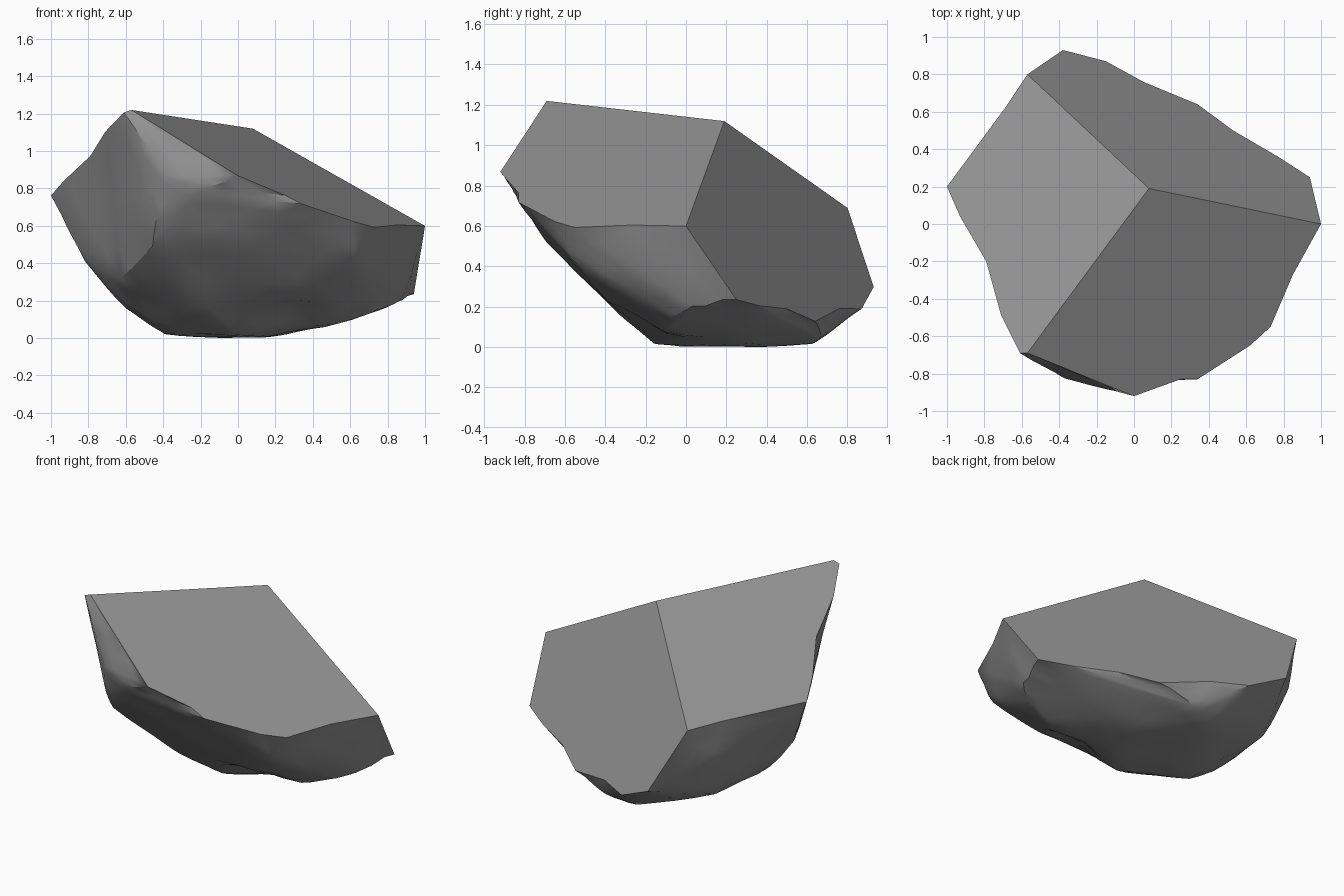
import bpy, bmesh, math
from mathutils import Vector, noise
from mathutils.geometry import intersect_point_line

if "Cube" in bpy.data.objects:
    bpy.data.objects.remove(bpy.data.objects["Cube"])

# Three flat split planes meeting at one peak
peak = Vector((0.08, 0.19, 1.12))
front_tip = Vector((-0.57, -0.69, 1.22))
right_tip = Vector((1.0, 0.0, 0.60))
back_tip = Vector((-0.57, 0.80, 0.69))


def plane(a, b):
    return (a - peak).cross(b - peak).normalized()


n_right, n_back, n_left = (plane(front_tip, right_tip), plane(right_tip, back_tip),
                           plane(back_tip, front_tip))


def on_plane(n, x, y):
    return Vector((x, y, peak.z - (n.x * (x - peak.x) + n.y * (y - peak.y)) / n.z))


# Chipped rim of each flat face, seen from above
rims = [
    (n_right, [(0, -0.92), (0.25, -0.83), (0.34, -0.83), (0.62, -0.65), (0.73, -0.55), (0.85, -0.27)]),
    (n_back, [(0.94, 0.25), (0.77, 0.36), (0.53, 0.5), (0.34, 0.64), (0.05, 0.76), (-0.15, 0.87), (-0.38, 0.93)]),
    (n_left, [(-0.69, 0.62), (-1, 0.2), (-0.93, 0.04), (-0.79, -0.2), (-0.71, -0.49), (-0.61, -0.69)]),
]
rim_points = [(n, on_plane(n, x, y)) for n, rim in rims for x, y in rim]
points = [peak, front_tip, right_tip, back_tip] + [p for _, p in rim_points]

# Rough underside
points += [Vector(p) for p in [
    (-0.38, -0.83, 0.86), (-0.20, -0.87, 0.79), (-0.43, -0.73, 0.65), (-0.46, -0.62, 0.48),
    (-0.62, -0.265, 0.31), (-0.10, -0.70, 0.53), (-0.22, -0.38, 0.21), (0.62, -0.55, 0.42),
    (0.41, -0.38, 0.215), (-0.83, 0.07, 0.41), (-0.60, 0.0, 0.16), (-0.40, 0.03, 0.025),
    (-0.12, -0.23, 0.08), (0.0, -0.16, 0.01), (0.13, -0.08, 0.01), (-0.10, 0.1, 0.0),
    (0.53, -0.1, 0.07), (0.75, -0.06, 0.145), (0.88, 0.04, 0.195), (-0.37, 0.23, 0.02),
    (-0.57, 0.51, 0.16), (-0.63, 0.65, 0.45), (-0.08, 0.63, 0.01), (0.25, 0.3, 0.015),
    (0.09, 0.67, 0.045),
]]

bm = bmesh.new()
for p in points:
    bm.verts.new(p)
bmesh.ops.convex_hull(bm, input=bm.verts)
junk = [v for v in bm.verts if not v.link_faces]
bmesh.ops.delete(bm, geom=junk, context='VERTS')
bm.normal_update()


def on_face(f, n):
    return f.normal.dot(n) > 0.9995


def is_top(f):
    return any(on_face(f, n) for n in (n_right, n_back, n_left))


# Merge each flat face into one polygon
inner = [e for e in bm.edges if len(e.link_faces) == 2 and all(is_top(f) for f in e.link_faces)
         and e.calc_face_angle() < 0.04]
bmesh.ops.dissolve_edges(bm, edges=inner, use_verts=False)
bm.normal_update()

# Chip the rim inward where it is hollow
for n, p in rim_points:
    if any((v.co - p).length < 0.005 for v in bm.verts):
        continue
    best = None
    for e in bm.edges:
        if sum(is_top(f) for f in e.link_faces) == 1 and any(on_face(f, n) for f in e.link_faces):
            q, t = intersect_point_line(p, e.verts[0].co, e.verts[1].co)
            if 0.03 < t < 0.97 and (best is None or (q - p).length < best[0]):
                best = ((q - p).length, e, t)
    if best and best[0] < 0.12:
        _, vert = bmesh.utils.edge_split(best[1], best[1].verts[0], best[2])
        vert.co = p
        bm.normal_update()

# Subdivide, soften and weather the underside
bmesh.ops.triangulate(bm, faces=[f for f in bm.faces if not is_top(f)])
bm.normal_update()
low_edges = [e for e in bm.edges if not any(is_top(f) for f in e.link_faces)]
bmesh.ops.subdivide_edges(bm, edges=low_edges, cuts=3, use_grid_fill=True)
bmesh.ops.triangulate(bm, faces=[f for f in bm.faces if not is_top(f)])
bm.normal_update()
free = [v for v in bm.verts if not any(is_top(f) for f in v.link_faces)]
bmesh.ops.smooth_vert(bm, verts=free, factor=0.25, use_axis_x=True, use_axis_y=True, use_axis_z=True)
bm.normal_update()
for v in free:
    v.co += v.normal * 0.012 * noise.noise(v.co * 4.0)
    # Hollow under the front
    d = (v.co.x - 0.27) ** 2 + (v.co.y + 0.22) ** 2
    v.co.z += 0.08 * math.exp(-d / 0.015)
low = min(v.co.z for v in bm.verts)
for v in bm.verts:
    v.co.z -= low
bmesh.ops.recalc_face_normals(bm, faces=bm.faces)

mesh = bpy.data.meshes.new("rock")
bm.to_mesh(mesh)
bm.free()
rock = bpy.data.objects.new("rock", mesh)
bpy.context.collection.objects.link(rock)

mat = bpy.data.materials.new("stone grey")
mat.diffuse_color = (0.285, 0.285, 0.285, 1)
mat.use_nodes = True
mat.node_tree.nodes["Principled BSDF"].inputs["Base Color"].default_value = mat.diffuse_color
mesh.materials.append(mat)

bpy.context.view_layer.objects.active = rock
rock.select_set(True)
bpy.ops.object.shade_smooth_by_angle(angle=math.radians(32))
